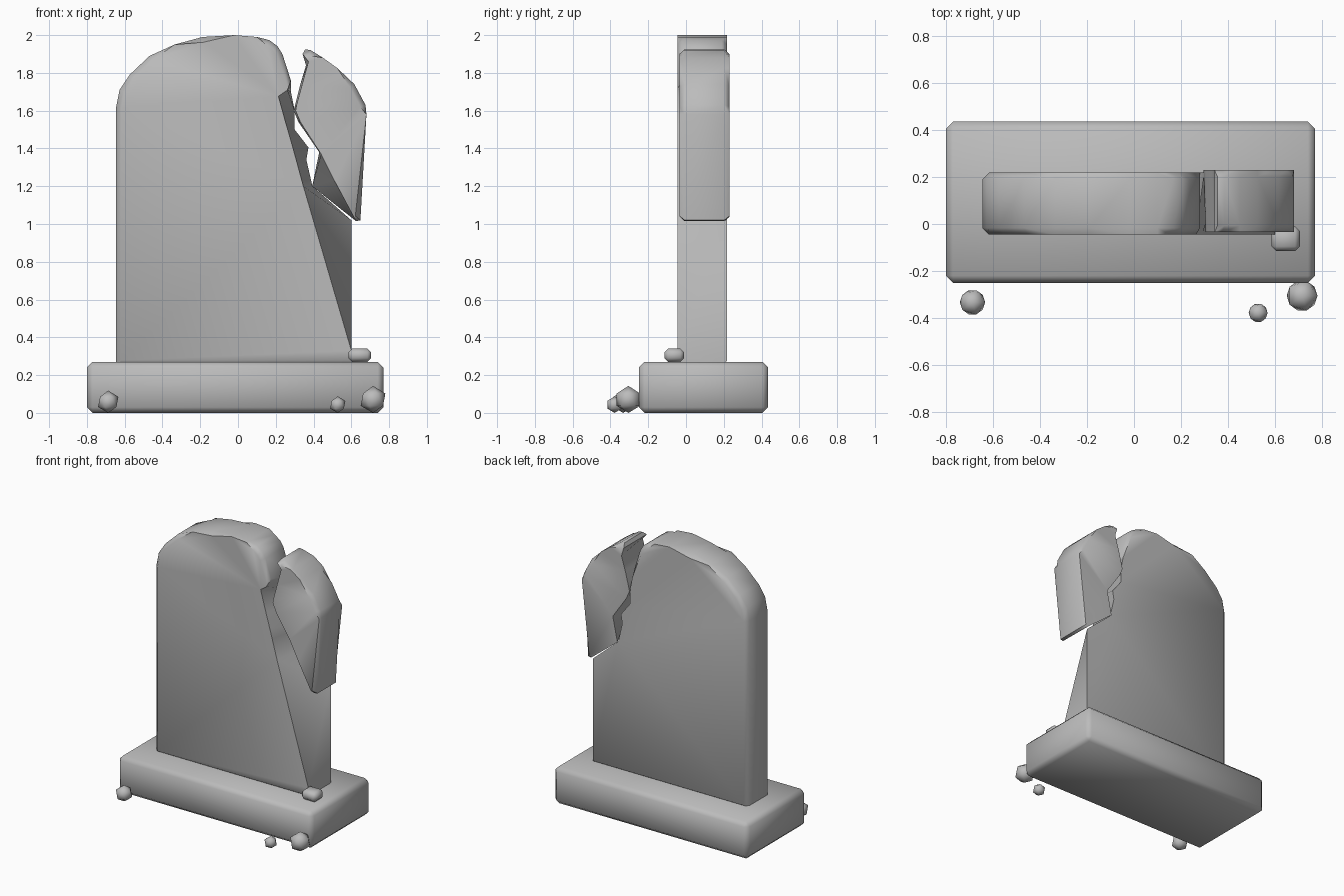
import bpy, bmesh, math
from mathutils import Vector

cube = bpy.data.objects.get("Cube")
if cube:
    bpy.data.objects.remove(cube, do_unlink=True)

stone = bpy.data.materials.new("grey stone")
stone.use_nodes = True
stone.diffuse_color = (0.5, 0.5, 0.5, 1)
stone.node_tree.nodes["Principled BSDF"].inputs["Base Color"].default_value = stone.diffuse_color


def finish(bm, name, angle):
    bmesh.ops.recalc_face_normals(bm, faces=bm.faces)
    mesh = bpy.data.meshes.new(name)
    bm.to_mesh(mesh)
    bm.free()
    mesh.materials.append(stone)
    obj = bpy.data.objects.new(name, mesh)
    bpy.context.collection.objects.link(obj)
    bpy.ops.object.select_all(action='DESELECT')
    obj.select_set(True)
    bpy.context.view_layer.objects.active = obj
    bpy.ops.object.shade_smooth_by_angle(angle=math.radians(angle))
    return obj


def block(name, low, high, bevel):
    """Box between two corners with chamfered edges."""
    low, high = Vector(low), Vector(high)
    bm = bmesh.new()
    bmesh.ops.create_cube(bm, size=1)
    for v in bm.verts:
        v.co = (low + high) / 2 + v.co * (high - low)
    bmesh.ops.bevel(bm, geom=bm.edges[:], offset=bevel, segments=1, affect='EDGES')
    return finish(bm, name, 60)


def broken_slab(name, outer, front_crack, back_crack, y_front, y_back, bevel):
    """Upright slab: shared rounded outline, different crack line front and back."""
    bm = bmesh.new()
    front = [bm.verts.new((x, y_front, z)) for x, z in outer + front_crack]
    back = [bm.verts.new((x, y_back, z)) for x, z in outer + back_crack]
    n = len(front)
    bm.faces.new(front)
    bm.faces.new(back[::-1])
    for i in range(n):
        j = (i + 1) % n
        bm.faces.new((front[i], back[i], back[j], front[j]))
    # Chamfer only the unbroken outline
    rim = [bm.edges.get((loop[i], loop[i + 1]))
           for loop in (front, back) for i in range(len(outer) - 1)]
    bmesh.ops.bevel(bm, geom=rim, offset=bevel, segments=1, affect='EDGES')
    bmesh.ops.triangulate(bm, faces=[f for f in bm.faces if len(f.verts) > 4])
    return finish(bm, name, 48)


# Plinth and small fallen block
block("plinth", (-0.8, -0.25, 0), (0.77, 0.435, 0.27), 0.03)
block("fallen_block", (0.585, -0.115, 0.27), (0.705, -0.01, 0.34), 0.02)

# Main headstone, with a slanting break on its left side
headstone_outline = [
    (0.6, 0.25), (-0.645, 0.25), (-0.645, 1.62), (-0.627, 1.71), (-0.574, 1.79),
    (-0.468, 1.89), (-0.336, 1.95), (-0.188, 1.99), (-0.02, 2.0), (0.1, 1.99),
    (0.167, 1.973), (0.21, 1.94), (0.235, 1.9), (0.28, 1.76)]
broken_slab("headstone", headstone_outline,
            [(0.262, 1.71), (0.214, 1.676), (0.257, 1.52), (0.29, 1.405),
             (0.308, 1.34), (0.346, 1.2), (0.6, 0.33)],
            [(0.28, 1.70), (0.3, 1.6), (0.3, 1.5), (0.373, 1.405),
             (0.362, 1.34), (0.394, 1.2), (0.6, 1.02)],
            -0.045, 0.218, 0.028)

# Broken-off shoulder
shoulder_outline = [
    (0.625, 1.015), (0.648, 1.02), (0.68, 1.58), (0.675, 1.63), (0.616, 1.74),
    (0.526, 1.825), (0.45, 1.88), (0.385, 1.92), (0.355, 1.925)]
broken_slab("broken_shoulder", shoulder_outline,
            [(0.342, 1.9), (0.373, 1.86), (0.34, 1.74), (0.31, 1.63),
             (0.305, 1.6), (0.33, 1.54), (0.44, 1.37), (0.51, 1.23)],
            [(0.342, 1.9), (0.36, 1.84), (0.33, 1.74), (0.305, 1.64),
             (0.295, 1.6), (0.32, 1.54), (0.43, 1.38), (0.393, 1.2)],
            -0.035, 0.23, 0.028)

# Loose rubble in front of the plinth
for i, (x, y, z, r) in enumerate([(-0.687, -0.333, 0.058, 0.06),
                                  (0.528, -0.378, 0.043, 0.045),
                                  (0.715, -0.305, 0.07, 0.073)]):
    bm = bmesh.new()
    bmesh.ops.create_icosphere(bm, subdivisions=1, radius=r)
    for v in bm.verts:
        v.co = Vector((x, y, max(z + v.co.z, 0))) + Vector((v.co.x, v.co.y, 0))
    finish(bm, f"rubble_{i + 1}", 60)
